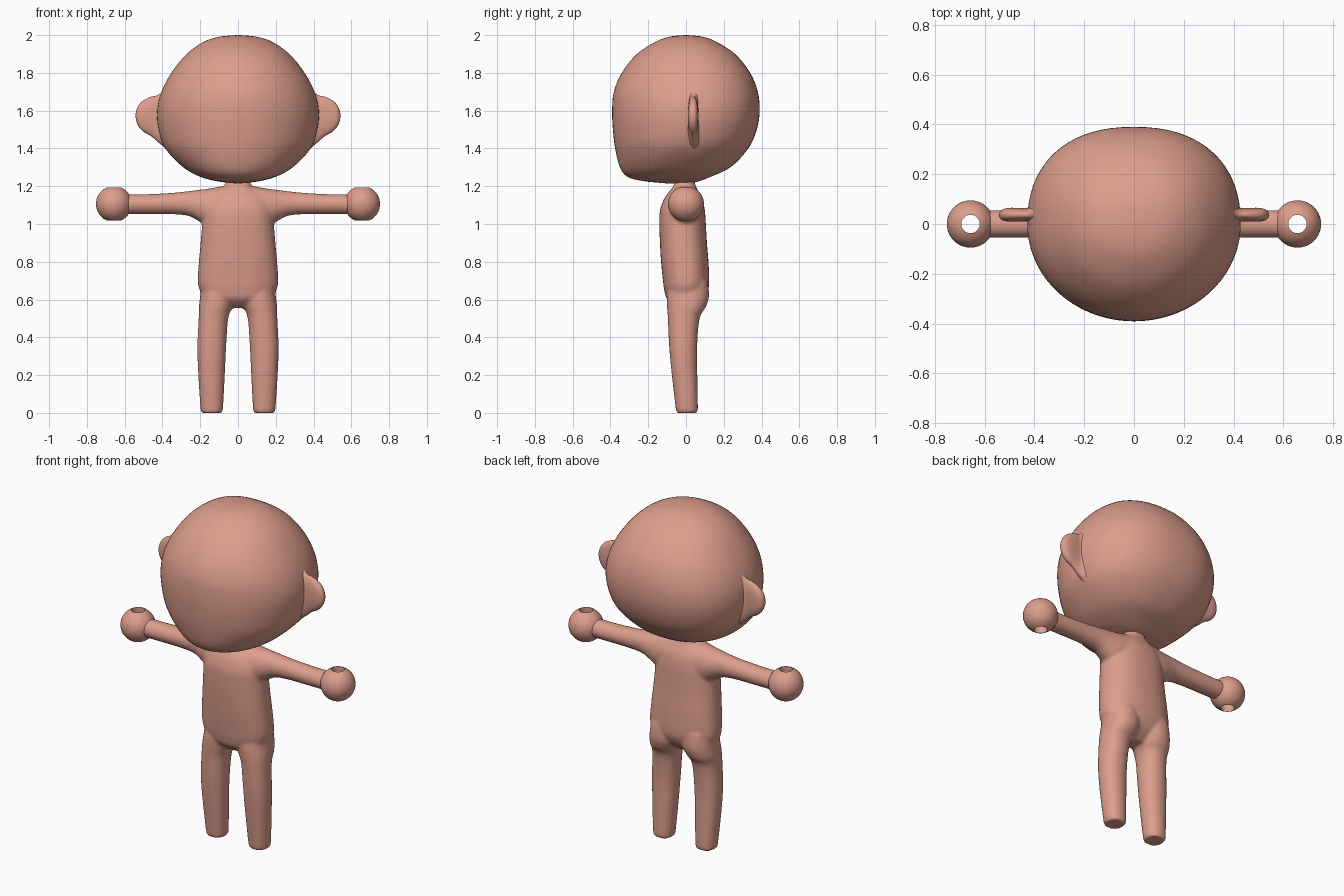
import bpy, bmesh, math

if "Cube" in bpy.data.objects:
    bpy.data.objects.remove(bpy.data.objects["Cube"])

skin = bpy.data.materials.new("skin")
skin.diffuse_color = (0.72, 0.34, 0.26, 1)
skin.use_nodes = True
skin.node_tree.nodes["Principled BSDF"].inputs["Base Color"].default_value = skin.diffuse_color


def spline(rows, steps):
    """Catmull-Rom interpolation between section rows."""
    out = []
    for i in range(len(rows) - 1):
        p0, p1 = rows[max(i - 1, 0)], rows[i]
        p2, p3 = rows[i + 1], rows[min(i + 2, len(rows) - 1)]
        for k in range(steps):
            t = k / steps
            out.append([0.5 * (2 * b + (c - a) * t + (2 * a - 5 * b + 4 * c - d) * t * t
                               + (3 * b - a - 3 * c + d) * t ** 3)
                        for a, b, c, d in zip(p0, p1, p2, p3)])
    return out + [list(rows[-1])]


def loft(bm, rows, axis='z', sides=48, n_pos=2.0, n_neg=2.0, steps=4, sx=1):
    """Rows: position, a_min, a_max, b_min, b_max.  axis z: a=x b=y, axis x: a=y b=z."""
    rings = []
    for t, a0, a1, b0, b1 in spline(rows, steps):
        ring = []
        for k in range(sides):
            u = 2 * math.pi * k / sides
            c, s = math.cos(u), math.sin(u)
            n = n_pos if s > 0 else n_neg
            c = math.copysign(abs(c) ** (2 / n), c)
            s = math.copysign(abs(s) ** (2 / n), s)
            a = (a0 + a1) / 2 + c * (a1 - a0) / 2
            b = (b0 + b1) / 2 + s * (b1 - b0) / 2
            ring.append(bm.verts.new((sx * a, b, t) if axis == 'z' else (sx * t, a, b)))
        rings.append(ring)
    for r, q in zip(rings, rings[1:]):
        for k in range(sides):
            j = (k + 1) % sides
            bm.faces.new((r[k], r[j], q[j], q[k]))
    bm.faces.new(rings[0])
    bm.faces.new(rings[-1])


def finish(bm, name):
    bmesh.ops.recalc_face_normals(bm, faces=bm.faces[:])
    me = bpy.data.meshes.new(name)
    bm.to_mesh(me)
    bm.free()
    me.materials.append(skin)
    ob = bpy.data.objects.new(name, me)
    bpy.context.collection.objects.link(ob)
    bpy.ops.object.select_all(action='DESELECT')
    ob.select_set(True)
    bpy.context.view_layer.objects.active = ob
    bpy.ops.object.shade_smooth_by_angle(angle=math.radians(50))
    return ob


# Head: round skull with a flatter, fuller lower face
head = [(1.215, .01, -.10, .0), (1.219, .06, -.15, .035), (1.228, .12, -.23, .075),
        (1.25, .20, -.31, .13), (1.30, .29, -.35, .235), (1.40, .385, -.375, .33),
        (1.50, .42, -.387, .375), (1.60, .428, -.391, .39), (1.70, .405, -.382, .38),
        (1.80, .353, -.34, .34), (1.90, .272, -.26, .26), (1.965, .18, -.16, .16),
        (1.992, .095, -.085, .085), (2.0, .006, -.006, .006)]
bm = bmesh.new()
loft(bm, [(z, -x, x, f, b) for z, x, f, b in head], sides=72, n_pos=2.3)
finish(bm, "head")

# Ears: thin rounded flaps blending out of the head
ear = [(.36, -.03, .10, 1.38, 1.76), (.395, .0, .085, 1.41, 1.71), (.425, .009, .066, 1.435, 1.682),
       (.46, .01, .065, 1.465, 1.674), (.50, .01, .065, 1.488, 1.655),
       (.525, .014, .06, 1.515, 1.63), (.539, .024, .05, 1.545, 1.60), (.542, .036, .038, 1.572, 1.576)]
for side, s in (("left", 1), ("right", -1)):
    bm = bmesh.new()
    loft(bm, ear, axis='x', sides=32, n_pos=2.3, n_neg=2.3, sx=s)
    finish(bm, side + "_ear")

# Body: torso, legs and arms fused into one smooth skin
torso = [(.555, .06, -.05, .04), (.60, .17, -.10, .09), (.65, .203, -.115, .117),
         (.70, .213, -.122, .123), (.80, .207, -.132, .119), (.90, .198, -.138, .111),
         (1.0, .19, -.141, .105), (1.07, .185, -.138, .10), (1.13, .165, -.118, .088),
         (1.17, .12, -.09, .068), (1.205, .07, -.065, .05), (1.25, .06, -.06, .045)]
leg = [(0, .088, .190, -.050, .060), (.02, .080, .198, -.054, .063), (.20, .070, .210, -.075, .060),
       (.35, .063, .215, -.089, .059), (.50, .052, .208, -.096, .072),
       (.56, .030, .207, -.100, .105), (.62, .012, .200, -.10, .122), (.70, .02, .19, -.09, .115)]
arm = [(0, -.10, .08, 1.02, 1.205), (.08, -.10, .08, 1.0, 1.20), (.15, -.09, .075, .985, 1.188),
       (.20, -.075, .067, 1.01, 1.182), (.26, -.062, .06, 1.042, 1.174),
       (.35, -.056, .056, 1.052, 1.165), (.48, -.055, .055, 1.053, 1.158), (.60, -.055, .055, 1.053, 1.157)]
bm = bmesh.new()
loft(bm, [(z, -x, x, f, b) for z, x, f, b in torso], n_pos=2.3, n_neg=2.3)
for s in (1, -1):
    loft(bm, leg, n_pos=2.2, n_neg=2.2, sx=s)
    loft(bm, arm, axis='x', sx=s)
body = finish(bm, "body")
body.modifiers.clear()
rm = body.modifiers.new("fuse", 'REMESH')
rm.mode = 'VOXEL'
rm.voxel_size = 0.009
rm.use_smooth_shade = True
sm = body.modifiers.new("soften", 'SMOOTH')
sm.factor = 0.5
sm.iterations = 5

# Hands: balls with a vertical grip hole through them
R, hole = 0.095, 0.037
a0 = math.acos(hole / R)
profile = [(R * math.cos(a0 * (1 - k / 12)), R * math.sin(a0 * (1 - k / 12))) for k in range(25)]
N = 40
for side, s in (("left", 1), ("right", -1)):
    bm = bmesh.new()
    rings = [[bm.verts.new((s * .657 + r * math.cos(2 * math.pi * k / N),
                            r * math.sin(2 * math.pi * k / N), 1.106 + z))
              for k in range(N)] for r, z in profile]
    for i, ring in enumerate(rings):
        nxt = rings[(i + 1) % len(rings)]
        for k in range(N):
            j = (k + 1) % N
            bm.faces.new((ring[k], ring[j], nxt[j], nxt[k]))
    finish(bm, side + "_hand")
